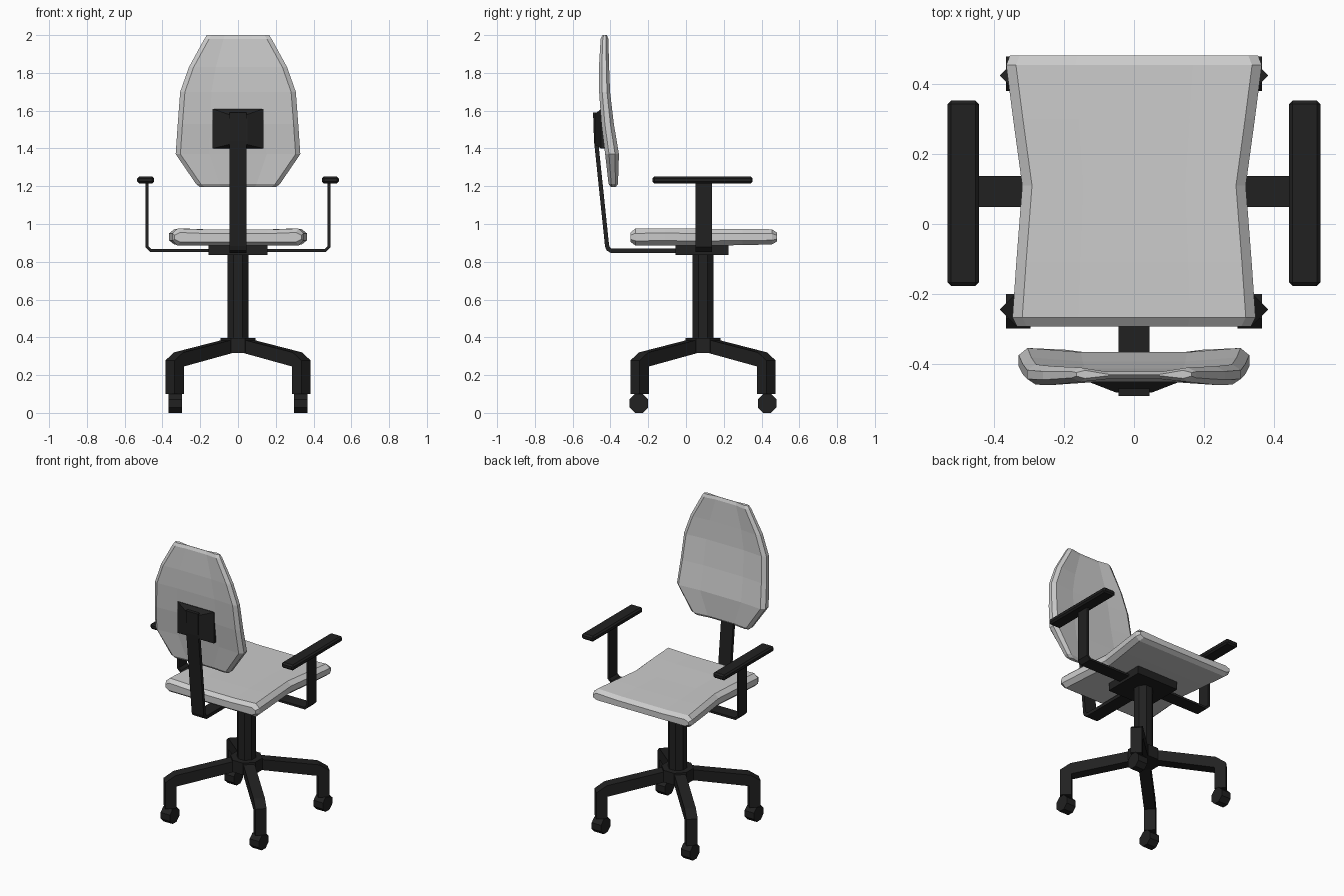
import bpy, bmesh, math
from mathutils import Vector, Matrix

if "Cube" in bpy.data.objects:
    bpy.data.objects.remove(bpy.data.objects["Cube"])

black = bpy.data.materials.new("black_plastic")
black.diffuse_color = (0.015, 0.015, 0.015, 1)
black.use_nodes = True
black.node_tree.nodes["Principled BSDF"].inputs["Base Color"].default_value = black.diffuse_color
CY = 0.09  # y of the column axis


def finish(name, bm, mat=None):
    bmesh.ops.recalc_face_normals(bm, faces=bm.faces)
    me = bpy.data.meshes.new(name)
    bm.to_mesh(me)
    bm.free()
    ob = bpy.data.objects.new(name, me)
    bpy.context.collection.objects.link(ob)
    if mat:
        me.materials.append(mat)
    return ob


def bridge(bm, rings):
    """Skin a list of equal-length closed rings and cap both ends."""
    vs = [[bm.verts.new(p) for p in r] for r in rings]
    n = len(vs[0])
    for a, b in zip(vs, vs[1:]):
        for i in range(n):
            j = (i + 1) % n
            bm.faces.new((a[i], a[j], b[j], b[i]))
    bm.faces.new(vs[0])
    bm.faces.new(vs[-1])


def prism(name, poly, u, width, origin=(0, 0, 0)):
    """Extrude a (distance along u, z) polygon sideways by width."""
    u = Vector(u).normalized()
    w = u.cross(Vector((0, 0, 1))) * width / 2
    pts = [Vector(origin) + u * a + Vector((0, 0, b)) for a, b in poly]
    bm = bmesh.new()
    bridge(bm, [[p - w for p in pts], [p + w for p in pts]])
    return finish(name, bm, black)


def strip(path, t):
    """Turn an open 2D path into a mitred band of thickness t."""
    pts = [Vector(p) for p in path]
    left, right = [], []
    for i, p in enumerate(pts):
        d0 = (p - pts[i - 1]).normalized() if i else (pts[1] - p).normalized()
        d1 = (pts[i + 1] - p).normalized() if i < len(pts) - 1 else d0
        d = (d0 + d1).normalized()
        n = Vector((-d.y, d.x)) * t / 2 / d.dot(d0)
        left.append(p + n)
        right.append(p - n)
    return left + right[::-1]


def block(name, size, loc, bevel=0.0):
    bm = bmesh.new()
    bmesh.ops.create_cube(bm, size=1, matrix=Matrix.Translation(loc) @ Matrix.Diagonal((*size, 1)))
    if bevel:
        bmesh.ops.bevel(bm, geom=bm.edges[:], offset=bevel, segments=1, affect='EDGES')
    return finish(name, bm, black)


def cylinder(name, r1, r2, depth, loc, along_x=False):
    m = Matrix.Translation(loc)
    if along_x:
        m = m @ Matrix.Rotation(math.pi / 2, 4, 'Y')
    bm = bmesh.new()
    bmesh.ops.create_cone(bm, cap_ends=True, segments=8, radius1=r1, radius2=r2, depth=depth,
                          matrix=m @ Matrix.Rotation(math.pi / 8, 4, 'Z'))
    return finish(name, bm, black)


def cushion(name, rows, place, inset, dip_lo, dip_hi):
    """Loft chamfered sections; rows are (station, half width, low, high)."""
    rings = []
    for s, w, lo, hi in rows:
        e = (hi - lo) * 0.28
        k = w - inset
        half = [(k * 0.5, lo + dip_lo), (k, lo), (w, lo + e), (w, hi - e), (k, hi), (k * 0.5, hi - dip_hi)]
        sec = half + [(-x, d) for x, d in half[::-1]]
        rings.append([place(x, s, d) for x, d in sec])
    bm = bmesh.new()
    bridge(bm, rings)
    return finish(name, bm)


# Seat cushion, waisted in plan
cushion("seat", [(-0.294, 0.335, 0.905, 0.955), (-0.268, 0.348, 0.886, 0.976),
                 (-0.11, 0.337, 0.886, 0.977), (0.11, 0.32, 0.886, 0.975), (0.3, 0.346, 0.888, 0.974),
                 (0.455, 0.366, 0.892, 0.972), (0.483, 0.355, 0.908, 0.953)],
        lambda x, s, d: (x, s, d), 0.028, 0, 0.006)

# Backrest cushion, tapered and leaning back
cushion("backrest", [(1.195, 0.2, -0.397, -0.372), (1.212, 0.222, -0.41, -0.36),
                     (1.37, 0.33, -0.428, -0.355), (1.53, 0.319, -0.448, -0.382),
                     (1.7, 0.306, -0.46, -0.402), (1.83, 0.26, -0.461, -0.407),
                     (1.98, 0.178, -0.452, -0.411), (2.0, 0.165, -0.442, -0.419)],
        lambda x, s, d: (x, d, s), 0.025, 0.008, 0.012)

# Backrest mounting plate (tapered block)
bm = bmesh.new()
bridge(bm, [[(sx * x, y, z0 if sz < 0 else z1) for sx, sz in ((-1, -1), (1, -1), (1, 1), (-1, 1))]
            for x, y, z0, z1 in ((0.135, -0.425, 1.4, 1.61), (0.135, -0.45, 1.4, 1.61),
                                 (0.05, -0.483, 1.42, 1.58))])
finish("backrest_plate", bm, black)

# Bent flat bar carrying the backrest
prism("backrest_bar", strip([(-0.481, 1.59), (-0.476, 1.44), (-0.418, 0.885), (-0.412, 0.868),
                             (-0.395, 0.858), (-0.04, 0.858)], 0.022), (0, 1, 0), 0.09)

# Under-seat plate, column and hub
block("seat_plate", (0.31, 0.28, 0.052), (0, 0.085, 0.861))
cylinder("column", 0.06, 0.06, 0.5, (0, CY, 0.59))
cylinder("hub", 0.1, 0.1, 0.08, (0, CY, 0.357))

leg_profile = [(0.05, 0.392), (0.446, 0.32), (0.509, 0.277), (0.509, 0.1),
               (0.439, 0.1), (0.439, 0.246), (0.05, 0.322)]
for sx in (-1, 1):
    side = "left" if sx < 0 else "right"
    # Diagonal legs with casters
    for sy in (-1, 1):
        end = "front" if sy < 0 else "rear"
        prism(f"{end}_{side}_leg", leg_profile, (sx, sy, 0), 0.07, (0, CY, 0))
        cylinder(f"{end}_{side}_caster", 0.054, 0.054, 0.07, (sx * 0.332, CY + sy * 0.34, 0.05), True)
    # Armrest support and pad
    prism(f"{side}_arm_bar", strip([(0.1, 0.86), (0.462, 0.86), (0.482, 0.88), (0.482, 1.225)], 0.014),
          (sx, 0, 0), 0.088, (0, 0.093, 0))
    block(f"{side}_arm_pad", (0.09, 0.53, 0.037), (sx * 0.489, 0.088, 1.233), 0.01)
